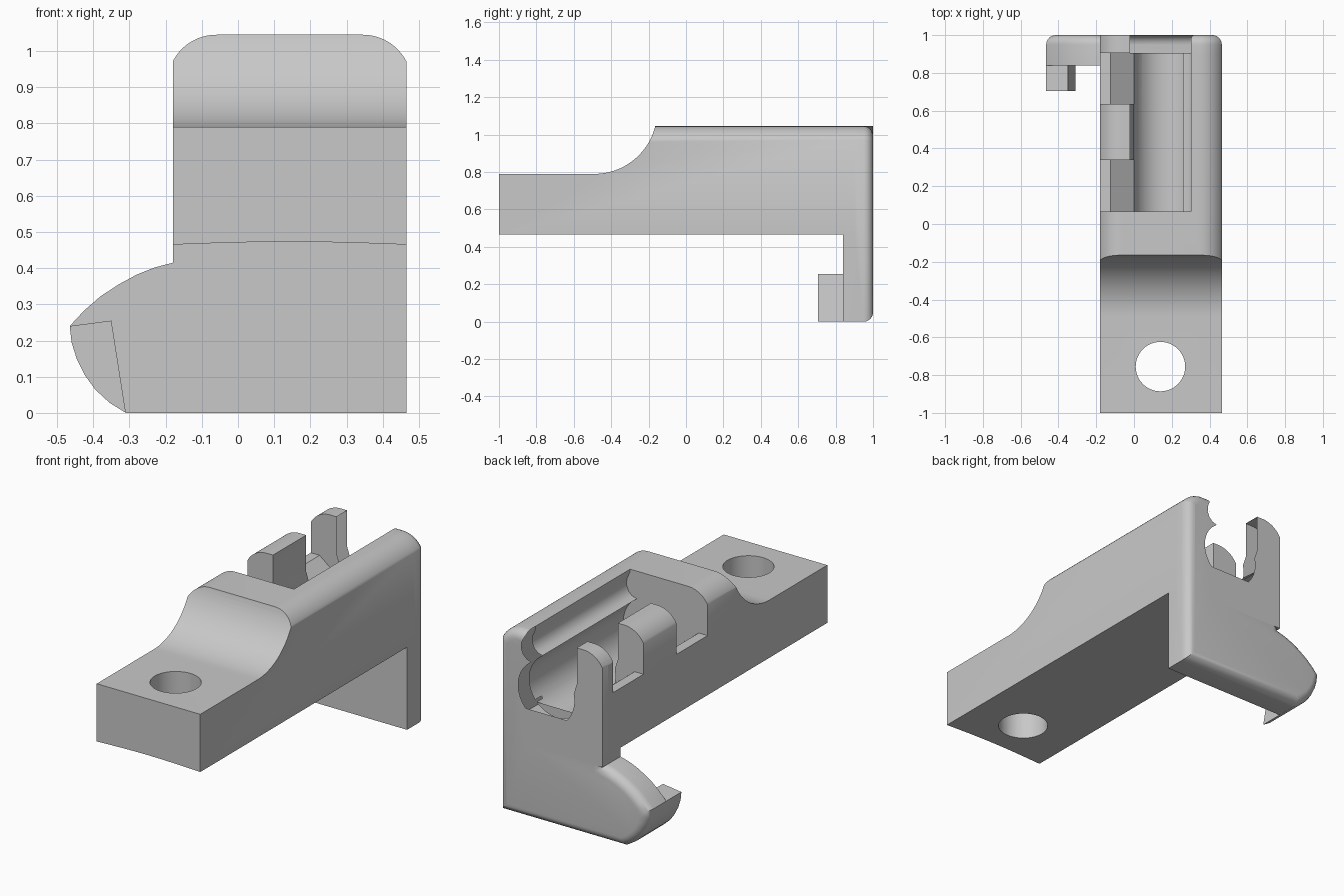
import bpy, bmesh
from math import sin, cos, pi, radians, degrees, asin

if "Cube" in bpy.data.objects:
    bpy.data.objects.remove(bpy.data.objects["Cube"])

GREY = (0.58, 0.58, 0.58, 1)
grey = bpy.data.materials.new("matte_grey")
grey.use_nodes = True
grey.diffuse_color = GREY
grey.node_tree.nodes["Principled BSDF"].inputs["Base Color"].default_value = GREY


def arc(cx, cz, r, a0, a1, n=12):
    """Points on a circle, angles in degrees."""
    return [(cx + r * cos(radians(a0 + (a1 - a0) * i / n)),
             cz + r * sin(radians(a0 + (a1 - a0) * i / n))) for i in range(n + 1)]


def prism(name, outline, start, end, axis="Y", back_round=0):
    """Extrude an outline along an axis, with optional rounding of its back rim."""
    def place(p, t):
        return {"X": (t, p[0], p[1]), "Y": (p[0], t, p[1]), "Z": (p[0], p[1], t)}[axis]
    bm = bmesh.new()
    a = [bm.verts.new(place(p, start)) for p in outline]
    b = [bm.verts.new(place(p, end)) for p in outline]
    bm.faces.new(a)
    cap = bm.faces.new(b)
    for i in range(len(a)):
        j = (i + 1) % len(a)
        bm.faces.new((a[i], a[j], b[j], b[i]))
    bmesh.ops.recalc_face_normals(bm, faces=bm.faces)
    if back_round:
        bmesh.ops.bevel(bm, geom=list(cap.edges), offset=back_round, segments=6,
                        profile=0.5, affect="EDGES", clamp_overlap=False)
    mesh = bpy.data.meshes.new(name)
    bm.to_mesh(mesh)
    bm.free()
    mesh.materials.append(grey)
    ob = bpy.data.objects.new(name, mesh)
    bpy.context.collection.objects.link(ob)
    return ob


def combine(target, tool, operation):
    """Apply a boolean and drop the tool."""
    bpy.ops.object.select_all(action="DESELECT")
    bpy.context.view_layer.objects.active = target
    target.select_set(True)
    mod = target.modifiers.new("combine", "BOOLEAN")
    mod.operation, mod.solver, mod.object = operation, "EXACT", tool
    bpy.ops.object.modifier_apply(modifier=mod.name)
    bpy.data.objects.remove(tool)


LEFT, RIGHT, TOP, BOTTOM = -0.18, 0.465, 1.045, 0.465
SHOULDER = 0.135
lean = 90 - degrees(asin(0.12 / SHOULDER))

# Rounded top shared by the bar and the back plate, from right to left
crown = (arc(RIGHT - 0.12, TOP - SHOULDER, SHOULDER, lean, 90)
         + arc(LEFT + 0.12, TOP - SHOULDER, SHOULDER, 90, 180 - lean))

# Main bar with a slightly arched underside
underside = [(LEFT + (RIGHT - LEFT) * i / 8, BOTTOM + 0.008 * sin(pi * i / 8)) for i in range(9)]
body = prism("clip_bracket", crown + underside, -1, 0.9)

# Back plate with the curved side wing and a rounded rear rim
wing_top = [(LEFT, 0.415), (-0.23, 0.402), (-0.28, 0.382), (-0.33, 0.355),
            (-0.38, 0.322), (-0.425, 0.283), (-0.465, 0.24)]
wing_low = [(-0.46, 0.195), (-0.446, 0.15), (-0.424, 0.105), (-0.394, 0.064),
            (-0.355, 0.028), (-0.31, 0)]
plate = prism("back_plate", crown + wing_top + wing_low + [(RIGHT, 0)], 0.84, 1, back_round=0.05)
combine(body, plate, "UNION")

# Square rear end above the wing
core = prism("rear_core", [(0.3, TOP)] + [p for p in crown if p[0] < LEFT + 0.121]
             + [(LEFT, 0.415), (0.3, 0.415)], 0.87, 1)
combine(body, core, "UNION")

# Small hook tooth on the wing
tooth = prism("wing_tooth", [(-0.35, 0.255), (-0.465, 0.24)] + wing_low, 0.705, 0.86)
combine(body, tooth, "UNION")

# Scooped step down to the mounting tongue
R = 0.335
scoop = [(-1.2, 0.79)] + arc(-0.49, 0.79 + R, R, -90, -5, 24) + [(-0.156, 1.3), (-1.2, 1.3)]
combine(body, prism("scoop_cutter", scoop, -1, 1, "X"), "DIFFERENCE")

# Screw hole
hole = arc(0.14, -0.755, 0.131, 0, 360, 48)[:-1]
combine(body, prism("hole_cutter", hole, 0.2, 1, "Z"), "DIFFERENCE")

# Channel: round groove with a snap ridge on the right wall
CX, CZ, CR, FLOOR = 0.17, 0.74, 0.175, 0.62
wall = [(-0.02, 1.2), (-0.02, 0.84)]
groove = arc(CX, CZ, CR, 167, 419, 36)
ridge = [(0.29, 0.898), (0.313, 0.92), (0.325, 0.95), (0.323, 0.985), (0.303, 1.03), (0.3, 1.2)]
combine(body, prism("channel_cutter", wall + groove + ridge, 0.065, 0.905), "DIFFERENCE")

# Rear opening: the same groove with a raised flat floor
half = (CR ** 2 - (CZ - FLOOR) ** 2) ** 0.5
above = [p for p in groove if p[1] > FLOOR]
before = [p for p in above if p[0] < CX and p[1] < 0.85]
after = [p for p in above if p not in before]
opening = wall + before + [(CX - half, FLOOR), (CX + half, FLOOR)] + after + ridge
combine(body, prism("opening_cutter", opening, 0.85, 1.1), "DIFFERENCE")

# Side notches that leave two posts, with a ledge sloping into the groove
notch = [(-0.3, 1.2), (-0.3, 0.8), (-0.125, 0.8), (0.06, 0.652), (0.12, 0.8), (0.12, 1.2)]
for start, end in ((0.065, 0.34), (0.635, 0.905)):
    combine(body, prism("notch_cutter", notch, start, end), "DIFFERENCE")

# Smooth curved surfaces, keep the hard edges
bpy.ops.object.select_all(action="DESELECT")
bpy.context.view_layer.objects.active = body
body.select_set(True)
bpy.ops.object.shade_smooth_by_angle(angle=radians(30))
